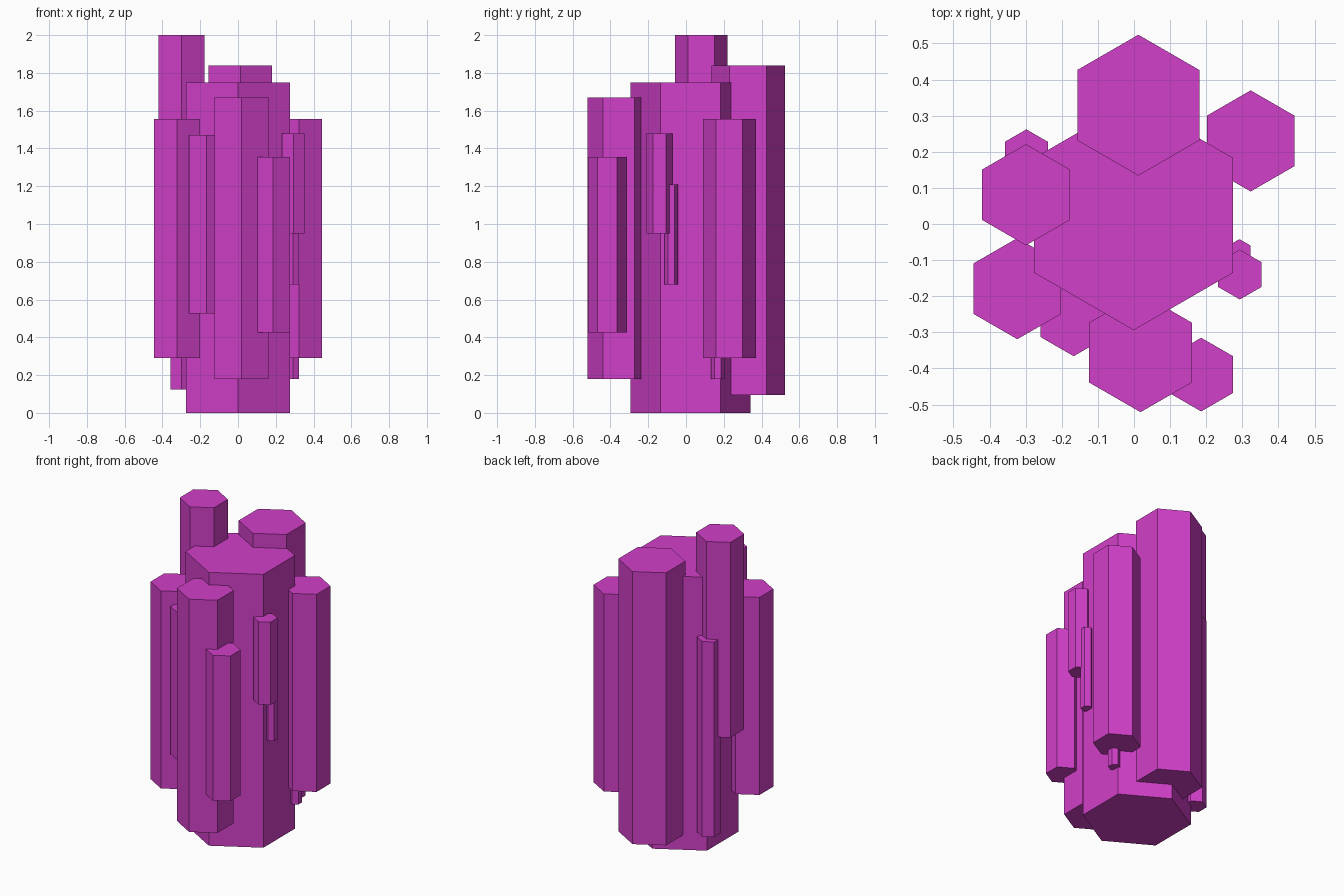
import bpy, math

if "Cube" in bpy.data.objects:
    bpy.data.objects.remove(bpy.data.objects["Cube"])

mat = bpy.data.materials.new("magenta_crystal")
mat.diffuse_color = (0.64, 0.05, 0.58, 1)
mat.use_nodes = True
mat.node_tree.nodes["Principled BSDF"].inputs["Base Color"].default_value = mat.diffuse_color


def crystal(name, x, y, r, z0, z1):
    """Hexagonal column with corners pointing along +y and -y."""
    ring = [(x + r * math.sin(i * math.pi / 3), y - r * math.cos(i * math.pi / 3))
            for i in range(6)]
    verts = [(px, py, z) for z in (z0, z1) for px, py in ring]
    faces = [(5, 4, 3, 2, 1, 0), (6, 7, 8, 9, 10, 11)]
    faces += [(i, (i + 1) % 6, (i + 1) % 6 + 6, i + 6) for i in range(6)]
    mesh = bpy.data.meshes.new(name)
    mesh.from_pydata(verts, [], faces)
    mesh.materials.append(mat)
    obj = bpy.data.objects.new(name, mesh)
    bpy.context.collection.objects.link(obj)


# Core column
crystal("core_crystal", -0.001, 0.024, 0.318, 0.0, 1.75)

# Large and medium columns around the core
crystal("back_crystal", 0.012, 0.329, 0.195, 0.095, 1.84)
crystal("front_crystal", 0.018, -0.356, 0.165, 0.18, 1.67)
crystal("right_crystal", 0.323, 0.23, 0.14, 0.29, 1.555)
crystal("left_front_crystal", -0.323, -0.179, 0.14, 0.29, 1.555)
crystal("left_tall_crystal", -0.299, 0.081, 0.14, 0.75, 2.0)

# Small columns
crystal("front_right_small_crystal", 0.186, -0.417, 0.102, 0.425, 1.355)
crystal("front_left_small_crystal", -0.167, -0.26, 0.106, 0.525, 1.47)
crystal("left_back_small_crystal", -0.298, 0.193, 0.069, 0.125, 1.375)
crystal("right_small_crystal", 0.293, -0.14, 0.069, 0.95, 1.48)

# Tiny shards
crystal("right_shard", 0.292, -0.078, 0.036, 0.68, 1.21)
crystal("right_lower_shard", 0.291, 0.168, 0.036, 0.18, 0.71)
